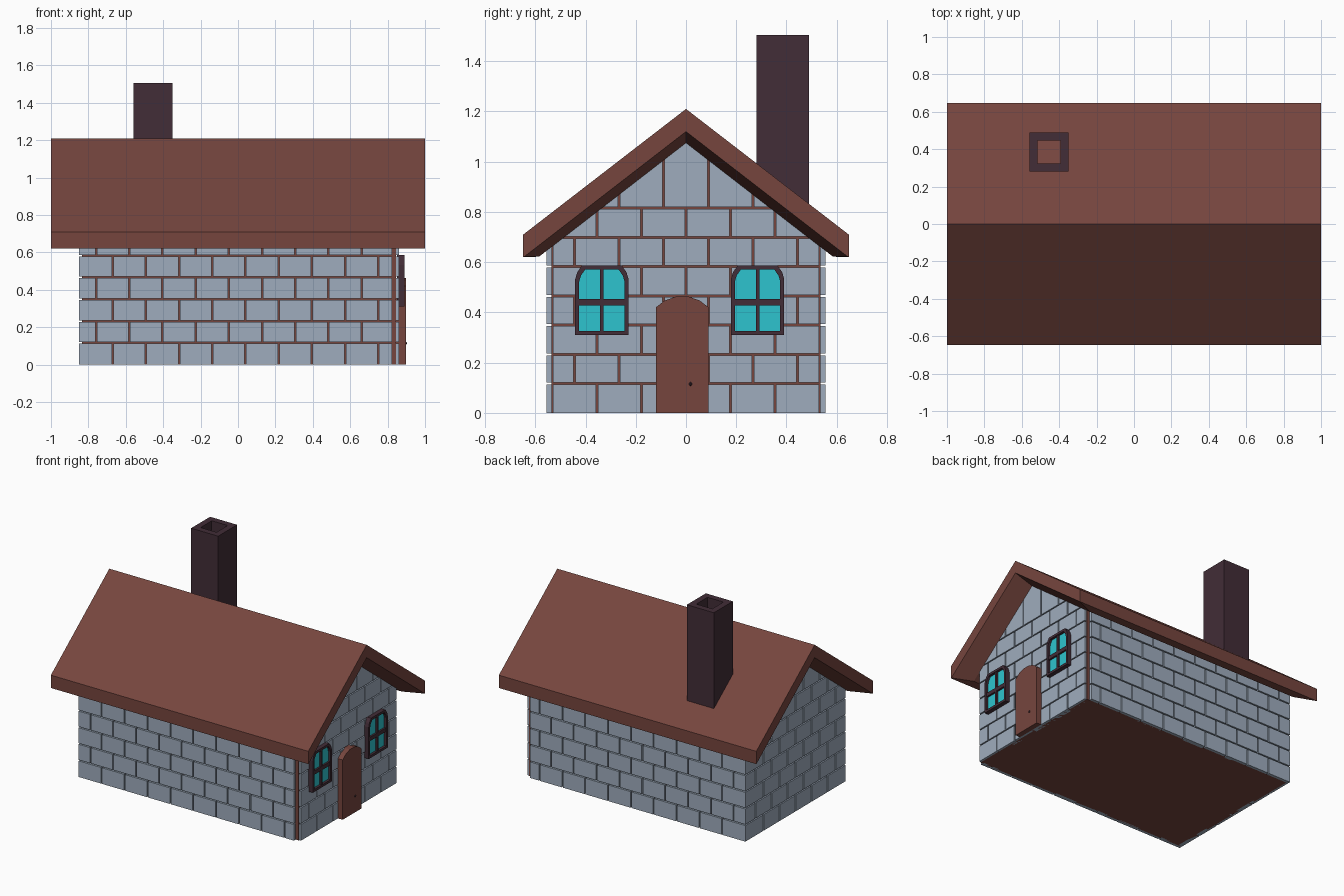
import bpy, bmesh
from mathutils import Vector

if "Cube" in bpy.data.objects:
    bpy.data.objects.remove(bpy.data.objects["Cube"])


def material(name, rgb):
    m = bpy.data.materials.new(name)
    m.diffuse_color = (*rgb, 1)
    m.use_nodes = True
    m.node_tree.nodes["Principled BSDF"].inputs["Base Color"].default_value = m.diffuse_color
    return m


BROWN = material("red brown", (0.180, 0.060, 0.048))
STONE = material("blue grey stone", (0.345, 0.415, 0.510))
PLUM = material("dark plum", (0.054, 0.026, 0.038))
GLASS = material("turquoise glass", (0.027, 0.550, 0.620))


def finish(bm, name, mat):
    bmesh.ops.recalc_face_normals(bm, faces=bm.faces)
    me = bpy.data.meshes.new(name)
    bm.to_mesh(me)
    bm.free()
    me.materials.append(mat)
    ob = bpy.data.objects.new(name, me)
    bpy.context.collection.objects.link(ob)
    return ob


def add_box(bm, x0, x1, y0, y1, z0, z1):
    vs = bmesh.ops.create_cube(bm, size=1)["verts"]
    for v in vs:
        v.co = Vector((x1 if v.co.x > 0 else x0,
                       y1 if v.co.y > 0 else y0,
                       z1 if v.co.z > 0 else z0))


def loft(bm, sections, cap=True, closed=False):
    rings = [[bm.verts.new(p) for p in s] for s in sections]
    pairs = list(zip(rings, rings[1:]))
    if closed:
        pairs.append((rings[-1], rings[0]))
    for a, b in pairs:
        n = len(a)
        for i in range(n):
            j = (i + 1) % n
            bm.faces.new((a[i], a[j], b[j], b[i]))
    if cap:
        bm.faces.new(rings[0])
        bm.faces.new(rings[-1])


def plate(bm, profile, x0, x1):
    loft(bm, [[(x, y, z) for y, z in profile] for x in (x0, x1)])


def clip_to_gable(bm):
    # trim everything above planes hidden inside the roof slab
    for s in (-1, 1):
        geom = bm.verts[:] + bm.edges[:] + bm.faces[:]
        bmesh.ops.bisect_plane(bm, geom=geom, dist=1e-5, plane_co=(0, 0, 1.13),
                               plane_no=(0, s * 0.775, 1), clear_outer=True)
        bmesh.ops.holes_fill(bm, edges=[e for e in bm.edges if e.is_boundary], sides=0)


# Mortar core
bm = bmesh.new()
add_box(bm, -0.835, 0.845, -0.535, 0.535, 0, 1.2)
clip_to_gable(bm)
finish(bm, "wall_core", BROWN)

# Stone courses
COURSE, STEP, GAP = 0.1165, 0.1775, 0.004


def spans(lo, hi, start):
    cuts = [start + STEP * i for i in range(-12, 13)]
    cuts = [lo] + [c for c in cuts if lo + 0.02 < c < hi - 0.02] + [hi]
    for i, (a, b) in enumerate(zip(cuts, cuts[1:])):
        yield a + (GAP if i else 0), b - (GAP if i < len(cuts) - 2 else 0)


def courses(count):
    for row in range(count):
        z0 = row * COURSE + (GAP if row else 0)
        z1 = 1.2 if row == 7 else (row + 1) * COURSE - GAP
        yield z0, z1, (row % 2) * STEP / 2


for name, x0, x1 in (("front_gable_stones", 0.825, 0.86), ("rear_gable_stones", -0.85, -0.82)):
    bm = bmesh.new()
    for z0, z1, shift in courses(8):
        for a, b in spans(-0.53, 0.53, shift):
            add_box(bm, x0, x1, a, b, z0, z1)
    clip_to_gable(bm)
    finish(bm, name, STONE)

for name, s in (("left_wall_stones", -1), ("right_wall_stones", 1)):
    bm = bmesh.new()
    for z0, z1, shift in courses(6):
        for a, b in spans(-0.85, 0.823, 0.04 + shift):
            add_box(bm, a, b, *sorted((s * 0.525, s * 0.555)), z0, z1)
    clip_to_gable(bm)
    finish(bm, name, STONE)

# Roof slab, its underside sloping down from the rims to the gable walls
bm = bmesh.new()
W = 0.648
sections = []
for x, yi, zi in ((-1, 0.644, 1.12), (-0.85, 0.585, 1.075), (0.86, 0.585, 1.075), (1, 0.644, 1.12)):
    prof = [(-W, 0.71), (0, 1.21), (W, 0.71), (W, 0.62),
            (yi, 0.622), (0, zi), (-yi, 0.622), (-W, 0.62)]
    sections.append([(x, y, z) for y, z in prof])
loft(bm, sections)
finish(bm, "roof", BROWN)

# Chimney: square tube open down to the roof
bm = bmesh.new()


def square(h, z):
    cx, cy = -0.455, 0.385
    return [(cx + a * h, cy + b * h, z) for a, b in ((-1, -1), (1, -1), (1, 1), (-1, 1))]


loft(bm, [square(0.105, 0.8), square(0.105, 1.505), square(0.062, 1.505), square(0.062, 0.8)],
     cap=False, closed=True)
finish(bm, "chimney", PLUM)

# Arched door and knob
bm = bmesh.new()
plate(bm, [(-0.12, 0), (0.09, 0), (0.09, 0.42), (0.055, 0.447), (0.01, 0.463),
           (-0.04, 0.463), (-0.085, 0.447), (-0.12, 0.42)], 0.845, 0.897)
finish(bm, "door", BROWN)
bm = bmesh.new()
bmesh.ops.create_icosphere(bm, subdivisions=1, radius=0.008)
bmesh.ops.translate(bm, verts=bm.verts, vec=(0.897, 0.018, 0.115))
finish(bm, "door_knob", PLUM)


# Windows: arched frame ring, crossbars and four panes
def outline(cy, h, z0, z1, c):
    return [(cy - h, z0), (cy + h, z0), (cy + h, z1 - 2 * c), (cy + h - 0.3 * c, z1 - c),
            (cy + h - c, z1), (cy - h + c, z1), (cy - h + 0.3 * c, z1 - c), (cy - h, z1 - 2 * c)]


for side, cy in (("left", -0.335), ("right", 0.285)):
    bm = bmesh.new()
    outer = outline(cy, 0.106, 0.31, 0.587, 0.027)
    inner = outline(cy, 0.090, 0.327, 0.570, 0.023)
    loft(bm, [[(x, y, z) for y, z in p] for p, x in
              ((outer, 0.85), (outer, 0.890), (inner, 0.890), (inner, 0.85))],
         cap=False, closed=True)
    add_box(bm, 0.85, 0.886, cy - 0.095, cy + 0.095, 0.427, 0.454)
    add_box(bm, 0.85, 0.886, cy - 0.007, cy + 0.007, 0.32, 0.575)
    finish(bm, side + "_window_frame", PLUM)
    bm = bmesh.new()
    plate(bm, outline(cy, 0.095, 0.322, 0.575, 0.024), 0.866, 0.873)
    finish(bm, side + "_window_glass", GLASS)
